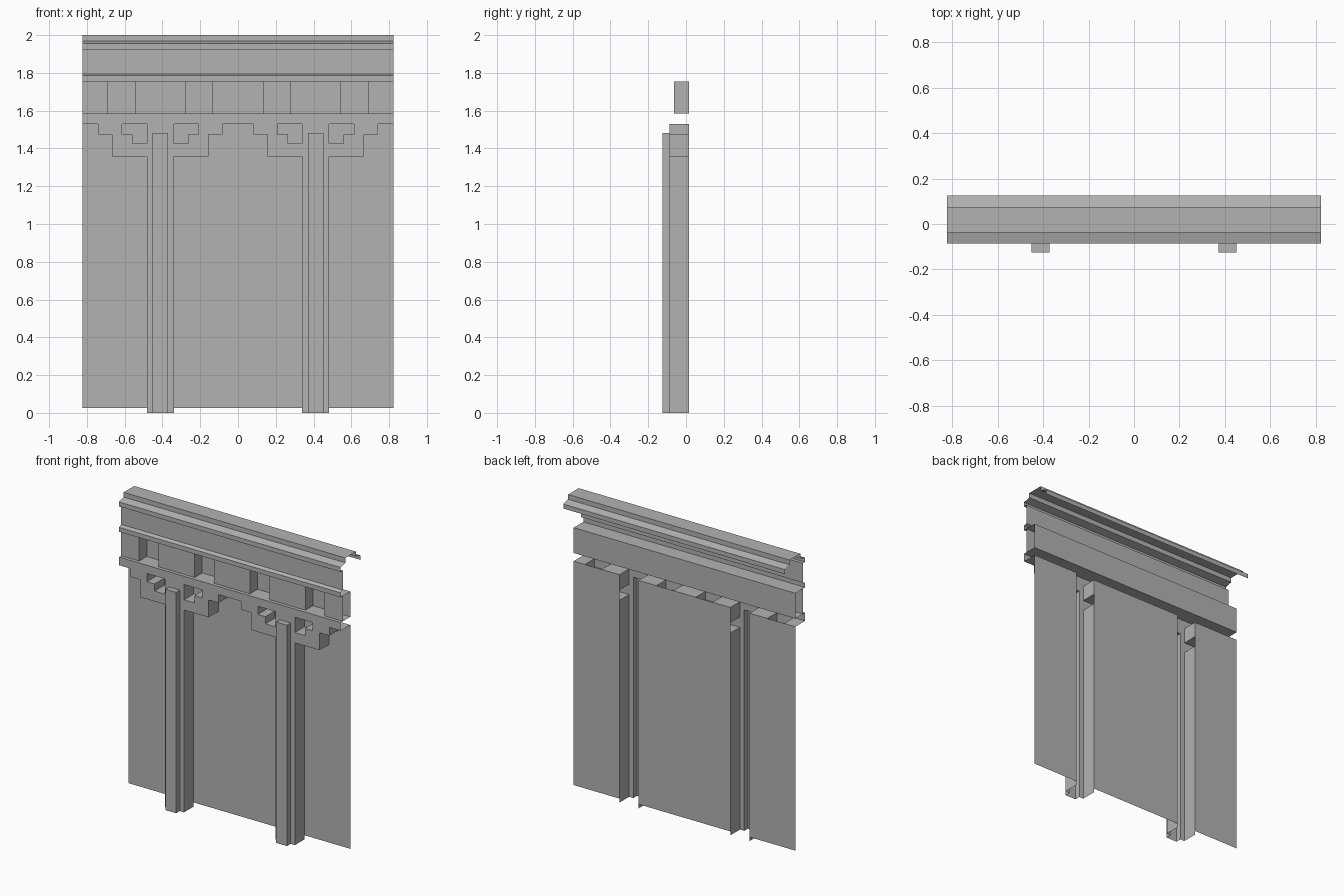
import bpy
import bmesh
from mathutils import Vector

cube = bpy.data.objects.get("Cube")
if cube:
    bpy.data.objects.remove(cube)

stone = bpy.data.materials.new("grey_stone")
stone.use_nodes = True
GREY = (0.45, 0.45, 0.45, 1)
stone.diffuse_color = GREY
stone.node_tree.nodes["Principled BSDF"].inputs["Base Color"].default_value = GREY

HALF = 0.823               # half the overall width
BAY = HALF / 2             # half the width of one bay
BACK, FACE, PROUD = 0.016, -0.087, -0.125
BLOCK = -0.064             # front of frieze and blocks
POST, RIB = 0.0715, 0.04   # half widths of post and its raised strip
BAND_LOW, BAND_TOP, SHELF = 1.53, 1.585, 1.755


def sheet(name, strips, bay=False):
    """Open surface: each strip is a path swept along a vector."""
    bm = bmesh.new()
    for path, sweep in strips:
        pts = [Vector(p) for p in path]
        v = Vector(sweep)
        for a, b in zip(pts, pts[1:]):
            bm.faces.new([bm.verts.new(p) for p in (a, a + v, b + v, b)])
    bmesh.ops.remove_doubles(bm, verts=bm.verts, dist=0.0001)
    mesh = bpy.data.meshes.new(name)
    bm.to_mesh(mesh)
    bm.free()
    mesh.materials.append(stone)
    obj = bpy.data.objects.new(name, mesh)
    bpy.context.collection.objects.link(obj)
    if bay:  # half a bay, mirrored about its post and repeated
        obj.location.x = -BAY
        obj.modifiers.new("Mirror", 'MIRROR')
        rep = obj.modifiers.new("Array", 'ARRAY')
        rep.count = 2
        rep.use_relative_offset = False
        rep.use_constant_offset = True
        rep.constant_offset_displace = (HALF, 0, 0)
    return obj


def front(u0, z0, u1, z1, y=FACE):
    """Upright rectangle facing the front."""
    return [(u1, y, z0), (u0, y, z0)], (0, 0, z1 - z0)


def reveal(path):
    """Edge surfaces running from the face back to the wall."""
    return [(u, FACE, z) for u, z in path], (0, BACK - FACE, 0)


# Wall panels between the hollow posts
sheet("wall_panel", [front(POST, 0.027, BAY, BAND_LOW, BACK)], bay=True)

# Post face and sides
sheet("post", [
    front(RIB, 0, POST, 1.358),
    reveal([(POST, 0), (POST, 1.358)]),
], bay=True)

# Raised strip on the post, with its cap
RIB_TOP = 1.483
sheet("post_strip", [
    front(0, 0, RIB, RIB_TOP, PROUD),
    ([(RIB, PROUD, 0), (RIB, PROUD, RIB_TOP), (0, PROUD, RIB_TOP)],
     (0, FACE - PROUD, 0)),
], bay=True)

# Stepped bracket with its pierced opening
S1, S2, H1, H2 = 0.2545, 0.3285, 0.1475, 0.2035
LOW, SILL, STEP = 1.358, 1.427, 1.475
sheet("stepped_bracket", [
    front(RIB, LOW, S1, SILL),
    front(RIB, SILL, POST, BAND_LOW),
    front(0, RIB_TOP, RIB, BAND_LOW),
    front(H1, SILL, S1, STEP),
    front(H2, STEP, S2, BAND_LOW),
    reveal([(POST, LOW), (S1, LOW), (S1, STEP), (S2, STEP),
            (S2, BAND_LOW), (BAY, BAND_LOW)]),
    reveal([(POST, SILL), (POST, BAND_LOW), (H2, BAND_LOW), (H2, STEP),
            (H1, STEP), (H1, SILL), (POST, SILL)]),
], bay=True)

# Band above the brackets and the ledge on top of it
WIDE = (2 * HALF, 0, 0)
sheet("lower_band", [([(-HALF, FACE, BAND_LOW), (-HALF, FACE, BAND_TOP),
                       (-HALF, BACK, BAND_TOP)], WIDE)])

# Row of blocks in front of a flat back panel
DOWN = (0, 0, BAND_TOP - SHELF)
pitch, gap = HALF / 2, POST
edges = [-HALF]
for i in range(4):
    mid = (i - 1.5) * pitch
    edges += [mid - gap, mid + gap]
edges.append(HALF)
blocks = []
for x0, x1 in zip(edges[::2], edges[1::2]):
    path = [(x0, BLOCK, SHELF), (x1, BLOCK, SHELF)]
    if x0 > -HALF:
        path.insert(0, (x0, BACK, SHELF))
    if x1 < HALF:
        path.append((x1, BACK, SHELF))
    blocks.append((path, DOWN))
sheet("frieze_blocks", blocks)
sheet("frieze_back_panel", [front(-HALF, BAND_TOP, HALF, SHELF, BACK)])

# Cornice profile: shelf, small moulding, plain band, crown, back lip
profile = [(BACK, SHELF), (FACE, SHELF), (FACE, 1.785), (BLOCK, 1.795),
           (BLOCK, 1.925), (FACE, 1.925), (FACE, 1.955), (-0.037, 1.968),
           (-0.037, 2.0), (0.075, 2.0), (0.075, 1.968), (0.125, 1.955),
           (0.125, 1.925)]
sheet("cornice", [([(-HALF, y, z) for y, z in profile], WIDE)])
